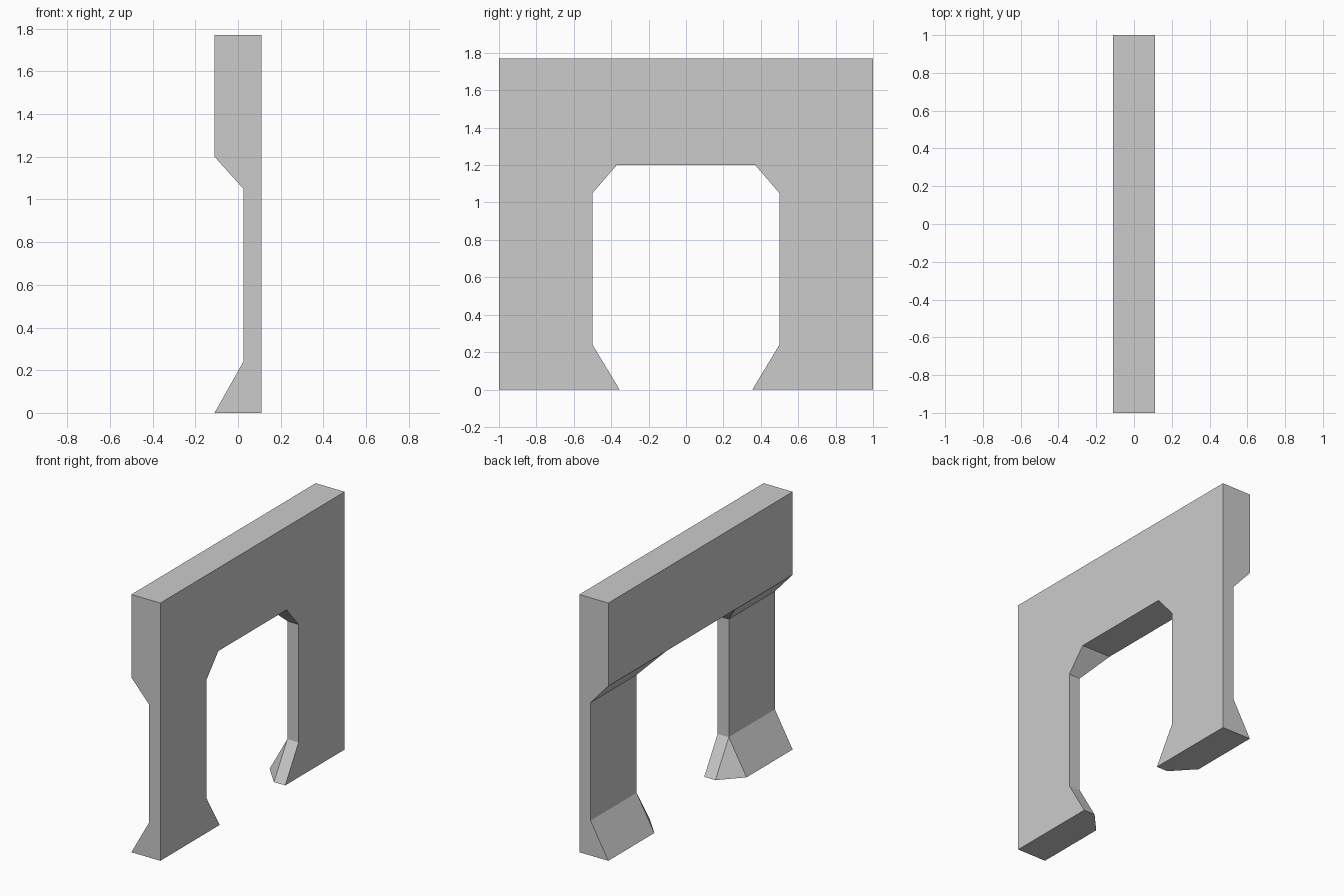
import bpy
import bmesh
from mathutils import Vector

cube = bpy.data.objects.get("Cube")
if cube:
    bpy.data.objects.remove(cube, do_unlink=True)

FRONT, BACK, SHAFT = 0.11, -0.11, 0.025   # wall faces and the thin leg's rear face
END, OPENING, FOOT, HEAD = 1.0, 0.5, 0.355, 0.37
TOP = 1.77

grey = bpy.data.materials.new("light_grey")
grey.use_nodes = True
grey.diffuse_color = (0.6, 0.6, 0.6, 1)
grey.node_tree.nodes["Principled BSDF"].inputs["Base Color"].default_value = (0.6, 0.6, 0.6, 1)


def section(z, inner, rear, rear_inner=None, notch=None):
    """Horizontal leg section: flat face, inner corner, rear corner, two end corners."""
    rear_inner = inner if rear_inner is None else rear_inner
    notch = rear if notch is None else notch
    return [Vector((x, y, z)) for x, y in (
        (FRONT, inner), (notch, inner), (rear, rear_inner), (rear, END), (FRONT, END))]


# Flared foot, thin shaft, chamfered haunch and thick head, from bottom to top
sections = [
    section(0, FOOT, BACK, OPENING, SHAFT),
    section(0.24, OPENING, SHAFT),
    section(1.05, OPENING, SHAFT),
    section(1.2, HEAD, BACK),
    section(TOP, HEAD, BACK),
]

bm = bmesh.new()


def add_face(points):
    unique = []
    for p in points:
        if p not in unique:
            unique.append(p)
    if len(unique) > 2:
        bm.faces.new([bm.verts.new(p) for p in unique])


# Loft one leg; its head stays open on the inner side
for low, high in zip(sections, sections[1:]):
    for i in range(5):
        j = (i + 1) % 5
        if high is sections[-1] and i == 0:
            continue
        add_face([low[i], low[j], high[j], high[i]])
add_face(sections[0])
add_face(sections[-1])

# Lintel running from the head to the middle of the opening
loop = [sections[3][0], sections[3][1], sections[4][1], sections[4][0]]
for a, b in zip(loop, loop[1:] + loop[:1]):
    add_face([a, b, Vector((b.x, 0, b.z)), Vector((a.x, 0, a.z))])

# Mirror to the other leg, weld, and merge coplanar faces
copy = bmesh.ops.duplicate(bm, geom=bm.verts[:] + bm.edges[:] + bm.faces[:])["geom"]
for v in copy:
    if isinstance(v, bmesh.types.BMVert):
        v.co.y = -v.co.y
bmesh.ops.remove_doubles(bm, verts=bm.verts[:], dist=0.0005)
bmesh.ops.recalc_face_normals(bm, faces=bm.faces[:])
bmesh.ops.dissolve_limit(bm, angle_limit=0.01, verts=bm.verts[:], edges=bm.edges[:])

mesh = bpy.data.meshes.new("archway_wall")
bm.to_mesh(mesh)
bm.free()
mesh.materials.append(grey)
wall = bpy.data.objects.new("archway_wall", mesh)
bpy.context.collection.objects.link(wall)
